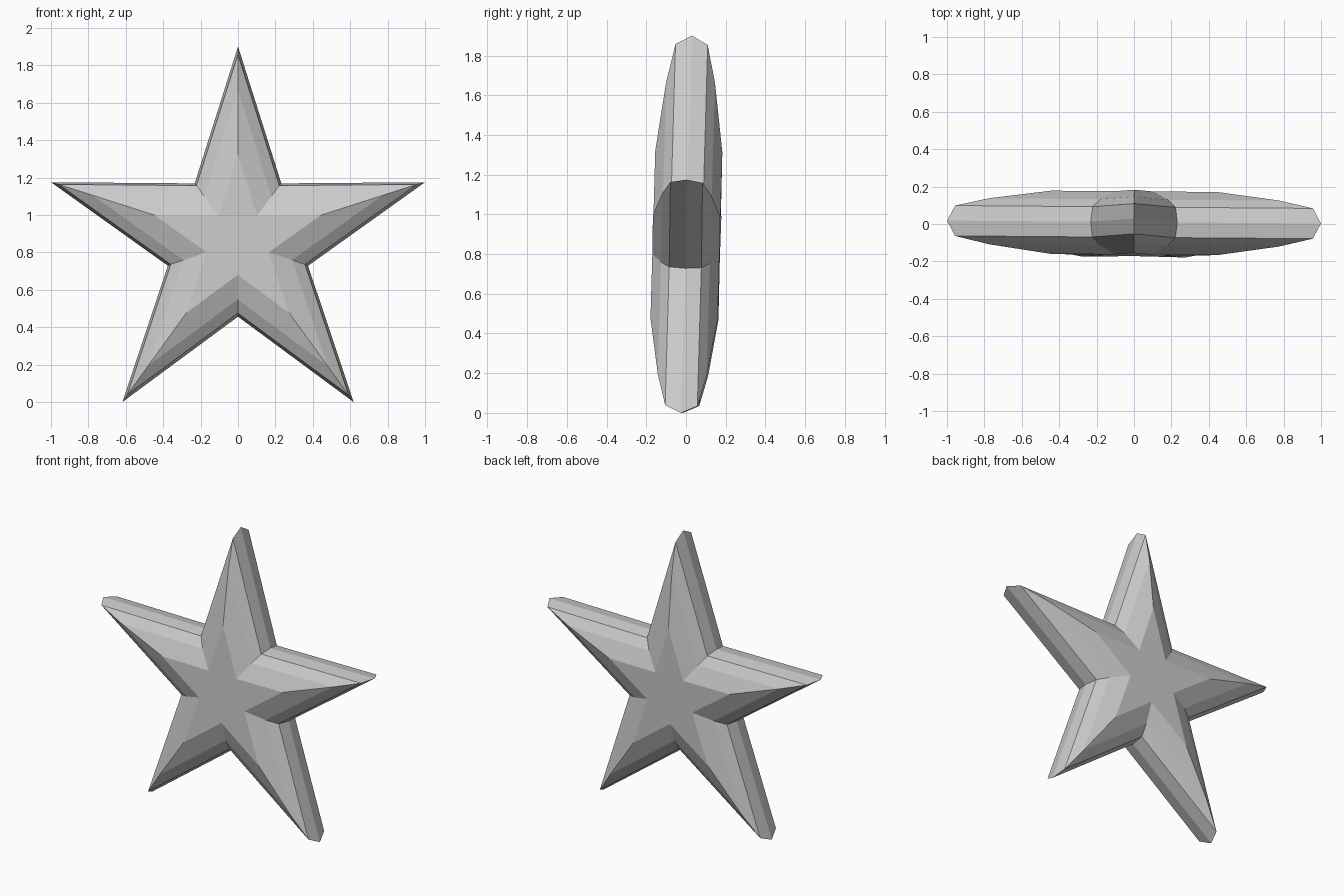
import bpy, bmesh, math
from mathutils import Matrix

if "Cube" in bpy.data.objects:
    bpy.data.objects.remove(bpy.data.objects["Cube"])

TIP, NOTCH = 1.051, 0.394          # outer and inner radius of the star outline
# depth and outline scale of each ring, from front to back
HALF = [(0.081, 0.957), (0.123, 0.776), (0.169, 0.444)]
RINGS = [(-d, s) for d, s in reversed(HALF)] + [(0, 1)] + HALF


def star_ring(bm, y, scale):
    verts = []
    for i in range(10):
        r = scale * (NOTCH if i % 2 else TIP)
        a = math.pi / 2 + i * math.pi / 5
        verts.append(bm.verts.new((r * math.cos(a), y, r * math.sin(a))))
    return verts


# Puffed star: stacked star outlines with a flat star on front and back
bm = bmesh.new()
rings = [star_ring(bm, y, s) for y, s in RINGS]
for a, b in zip(rings, rings[1:]):
    for i in range(10):
        j = (i + 1) % 10
        bm.faces.new((a[i], a[j], b[j], b[i]))
bm.faces.new(rings[0])
bm.faces.new(rings[-1])
bmesh.ops.recalc_face_normals(bm, faces=bm.faces[:])

# Slight lean of the whole star, then stand it on the ground
lean = Matrix.Rotation(-0.008, 4, 'Z') @ Matrix.Rotation(-0.026, 4, 'X')
bmesh.ops.transform(bm, matrix=Matrix.Translation((0, 0.002, 0)) @ lean, verts=bm.verts[:])
low = min(v.co.z for v in bm.verts)
bmesh.ops.translate(bm, vec=(0, 0, -low), verts=bm.verts[:])

mesh = bpy.data.meshes.new("star")
bm.to_mesh(mesh)
bm.free()
bpy.context.collection.objects.link(bpy.data.objects.new("star", mesh))
